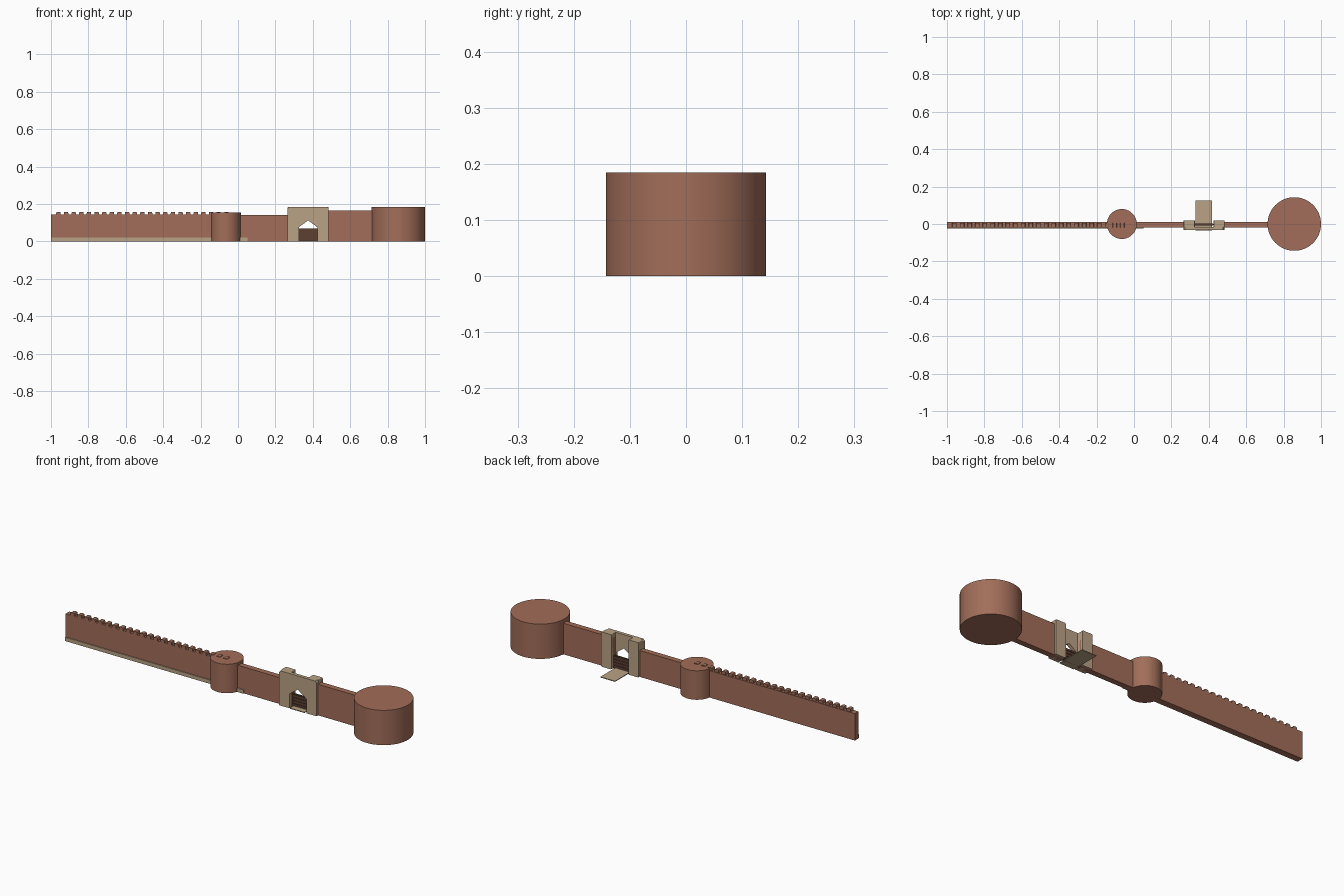
import bpy
import bmesh

cube = bpy.data.objects.get("Cube")
if cube:
    bpy.data.objects.remove(cube, do_unlink=True)


def material(name, color):
    mat = bpy.data.materials.new(name)
    mat.use_nodes = True
    mat.diffuse_color = (*color, 1)
    mat.node_tree.nodes["Principled BSDF"].inputs["Base Color"].default_value = (*color, 1)
    return mat


BRICK = material("red_brown_brick", (0.36, 0.155, 0.10))
STONE = material("tan_stone", (0.49, 0.36, 0.235))
WOOD = material("dark_wood", (0.11, 0.05, 0.032))


def finish(name, bm, mat):
    bmesh.ops.recalc_face_normals(bm, faces=bm.faces)
    mesh = bpy.data.meshes.new(name)
    bm.to_mesh(mesh)
    bm.free()
    mesh.materials.append(mat)
    obj = bpy.data.objects.new(name, mesh)
    bpy.context.collection.objects.link(obj)
    return obj


def box(name, x, y, z, mat, bevel=0):
    """Box from (low, high) ranges on each axis."""
    bm = bmesh.new()
    bmesh.ops.create_cube(bm, size=1)
    for v in bm.verts:
        v.co = [r[0] if c < 0 else r[1] for c, r in zip(v.co, (x, y, z))]
    if bevel:
        edges = [e for e in bm.edges if abs(e.verts[0].co.y - e.verts[1].co.y) > 0.001]
        bmesh.ops.bevel(bm, geom=edges, offset=bevel, segments=2, profile=0.5, affect='EDGES')
    return finish(name, bm, mat)


def tower(name, x, radius, height):
    bpy.ops.mesh.primitive_cylinder_add(vertices=64, radius=radius, depth=height,
                                        location=(x, 0, height / 2))
    obj = bpy.context.object
    obj.name = name
    obj.data.materials.append(BRICK)
    bpy.ops.object.shade_smooth_by_angle()


# Curtain walls of three heights
WALL_Y = (-0.02, 0.01)
box("long_wall", (-1, -0.06), WALL_Y, (0, 0.143), BRICK)
box("middle_wall", (-0.06, 0.325), WALL_Y, (0, 0.14), BRICK)
box("tall_wall", (0.425, 0.8), WALL_Y, (0, 0.165), BRICK)
box("stone_footing", (-1, 0.05), (-0.025, -0.015), (0, 0.02), STONE)

# Round towers
tower("small_tower", -0.065, 0.08, 0.154)
tower("large_tower", 0.857, 0.143, 0.185)

# Rounded battlements along the long wall
for i in range(23):
    x = -0.96 + i * 0.0408
    box(f"battlement_{i + 1}", (x - 0.012, x + 0.012), (-0.02, 0.006),
        (0.137, 0.158), BRICK, bevel=0.006)

# Gatehouse front with a pointed opening
GATE = 0.375
half_profile = [(0.05, 0), (0.11, 0), (0.11, 0.175), (0.102, 0.185)]
arch = [(0, 0.112), (0.04, 0.083), (0.05, 0.075)]
bm = bmesh.new()
for side in (-1, 1):
    outline = half_profile + [(0, 0.185)] + arch
    verts = [bm.verts.new((GATE + side * px, -0.033, pz)) for px, pz in outline]
    bm.faces.new(verts)
bmesh.ops.remove_doubles(bm, verts=bm.verts, dist=0.0001)
bmesh.ops.recalc_face_normals(bm, faces=bm.faces)
front = bmesh.ops.extrude_face_region(bm, geom=bm.faces[:])
for v in front["geom"]:
    if isinstance(v, bmesh.types.BMVert):
        v.co.y += 0.018
finish("gate_front", bm, STONE)

# Gate pillars, door and ground slab
for name, side in (("right", -1), ("left", 1)):
    xs = sorted((GATE + side * 0.05, GATE + side * 0.11))
    box(f"{name}_gate_pillar", xs, (-0.015, 0.02), (0, 0.185), STONE, bevel=0.005)
box("gate_door", (GATE - 0.05, GATE + 0.05), (-0.006, 0), (0, 0.07), WOOD)
for i in range(4):
    z = 0.01 + i * 0.016
    box(f"door_slat_{i + 1}", (GATE - 0.048, GATE + 0.048), (-0.009, 0.003),
        (z, z + 0.008), WOOD)
box("gate_path", (0.33, 0.416), (-0.036, 0.125), (0, 0.004), STONE)
